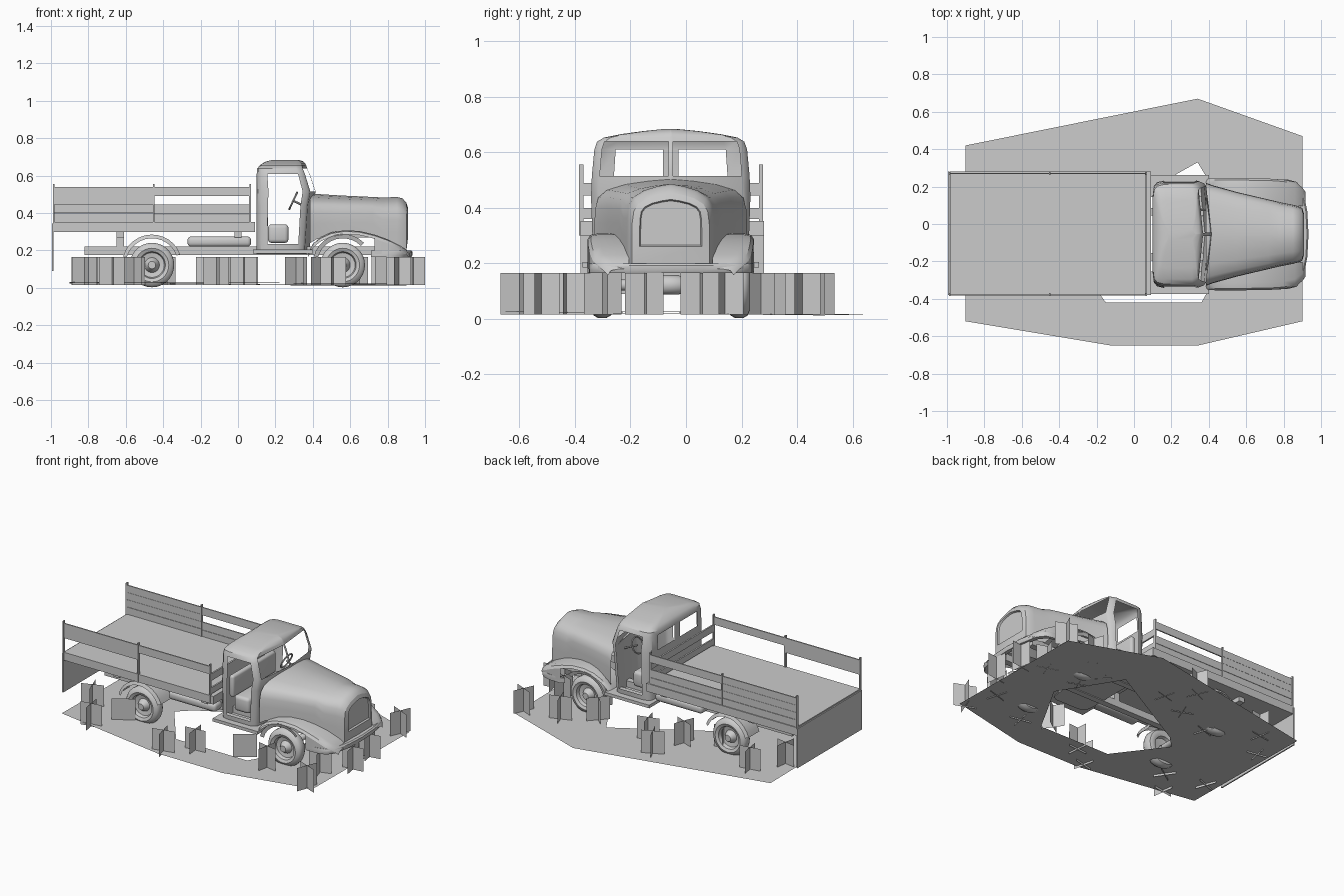
import bpy, bmesh, math, random
from mathutils import Vector

if "Cube" in bpy.data.objects:
    bpy.data.objects.remove(bpy.data.objects["Cube"])

YC = -0.055  # truck centre line
random.seed(4)


def finish(name, bm, smooth=None):
    bmesh.ops.remove_doubles(bm, verts=bm.verts, dist=0.0004)
    bmesh.ops.recalc_face_normals(bm, faces=bm.faces)
    me = bpy.data.meshes.new(name)
    bm.to_mesh(me)
    bm.free()
    ob = bpy.data.objects.new(name, me)
    bpy.context.collection.objects.link(ob)
    if smooth:
        bpy.ops.object.select_all(action='DESELECT')
        ob.select_set(True)
        bpy.context.view_layer.objects.active = ob
        bpy.ops.object.shade_smooth_by_angle(angle=math.radians(smooth))
    return ob


def loft(name, rings, closed=False, cap=(), skip=lambda i, j: False, smooth=40):
    bm = bmesh.new()
    vs = [[bm.verts.new(p) for p in r] for r in rings]
    n = len(rings[0])
    for i in range(len(rings) - 1):
        for j in range(n if closed else n - 1):
            if not skip(i, j):
                k = (j + 1) % n
                bm.faces.new((vs[i][j], vs[i][k], vs[i + 1][k], vs[i + 1][j]))
    for c in cap:
        bm.faces.new(vs[c])
    return finish(name, bm, smooth)


def box(name, x0, x1, y0, y1, z0, z1, bevel=0):
    bm = bmesh.new()
    bmesh.ops.create_cube(bm, size=1)
    for v in bm.verts:
        v.co = Vector(((x0 + x1) / 2 + v.co.x * (x1 - x0), YC + (y0 + y1) / 2 + v.co.y * (y1 - y0),
                       (z0 + z1) / 2 + v.co.z * (z1 - z0)))
    if bevel:
        bmesh.ops.bevel(bm, geom=list(bm.edges), offset=bevel, segments=3, affect='EDGES', profile=0.5)
    return finish(name, bm, 40 if bevel else None)


def lathe_y(name, x, z, profile, n=28):
    """Revolve (y, radius) points about an axis along y."""
    rings = [[(x + r * math.cos(a), YC + y, z + r * math.sin(a))
              for a in [2 * math.pi * i / n for i in range(n)]] for y, r in profile]
    return loft(name, rings, closed=True)


# Ground sheet with a hole in the middle
outer = [(-.9, .42), (.34, .67), (.9, .47), (.9, -.52), (.34, -.65), (-.12, -.65), (-.9, -.52)]
hole = [(.34, .33), (.57, -.05), (.36, -.42), (-.15, -.42), (-.38, -.11), (-.3, -.03)]
bm = bmesh.new()
for loop in (outer, hole):
    vs = [bm.verts.new((x, y, .022 - .01 * y - .005 * x)) for x, y in loop]
    for a, b in zip(vs, vs[1:] + vs[:1]):
        bm.edges.new((a, b))
bmesh.ops.triangle_fill(bm, use_beauty=True, edges=bm.edges[:])
finish("ground_sheet", bm)

# Grass tufts: crossed upright cards
tufts = [(-.82, -.32), (-.675, -.54), (-.555, -.38), (-.116, -.6), (.03, -.48), (.31, -.37), (.51, -.43),
         (.86, -.52), (.93, -.15), (.91, .05), (.87, .42), (.63, .385), (.44, .27), (-.09, .47),
         (.04, .33), (-.69, .33), (-.40, .165), (-.82, .15), (.78, .14), (.52, .11), (-.16, .25), (.8, -.3)]
for i, (x, y) in enumerate(tufts):
    bm = bmesh.new()
    t = 0.15 if x > .9 else random.uniform(0, 1.5)
    for a in (t, t + math.pi / 2):
        dx, dy = .07 * math.cos(a), .07 * math.sin(a)
        bm.faces.new([bm.verts.new(p) for p in ((x - dx, y - dy, .015), (x + dx, y + dy, .015),
                                               (x + dx, y + dy, .165), (x - dx, y - dy, .165))])
    finish(f"grass_tuft_{i}", bm)

# Load bed: floor, hanging tailgate, headboard
box("bed_floor", -.985, .09, -.325, .335, .30, .352)
box("tailgate", -.995, -.987, -.325, .335, .09, .345)
for z0, z1 in ((.36, .40), (.445, .49)):
    box("headboard_slat", .06, .07, -.325, .33, z0, z1)
for s, y in ((-1, -.322), (1, .325)):
    for x in (-.985, -.45, .065):
        box("bed_post", x - .004, x + .004, y - .008, y + .008, .30, .555)
    box("side_rail", -.45, .07, y - .004, y + .004, .49, .54)
# Side boards: nearly open on one side, full on the other
box("side_rail_rear", -.985, -.45, -.326, -.318, .445, .54)
for z in (.352, .400, .447, .494):
    box("side_board_rear", -.985, -.45, .321, .329, z, z + .046)
box("side_board_front", -.45, .07, .321, .329, .395, .445)
box("side_board_front_low", -.45, .07, .321, .329, .352, .393)

# Chassis, bed supports, tank, running boards
for s in (-1, 1):
    box("chassis_rail", -.82, .85, s * .12 - .02, s * .12 + .02, .175, .22)
    box("running_board", .08, .40, min(s * .2, s * .318), max(s * .2, s * .318), .185, .205)
    for x in (-.63, 0):
        box("bed_support", x - .02, x + .02, s * .12 - .02, s * .12 + .02, .22, .30)
    box("fuel_tank", -.27, .07, min(s * .2, s * .28), max(s * .2, s * .28), .22, .275, .02)
for x in (-.63, 0):
    box("bed_cross_beam", x - .02, x + .02, -.29, .29, .27, .30)

# Wheels, axles, rear mudguards
for x, z in ((-.46, .122), (.56, .122)):
    lathe_y("axle", x, z, [(-.22, .02), (-.05, .02), (-.03, .035), (.03, .035), (.05, .02), (.22, .02)], 16)
    for s in (-1, 1):
        prof = [(.285, 0), (.285, .02), (.27, .03), (.25, .04), (.255, .066), (.277, .072), (.285, .09),
                (.277, .11), (.262, .119), (.232, .119), (.215, .11), (.208, .09), (.215, .07),
                (.235, .065), (.24, .02)]
        lathe_y("wheel", x, z, [(s * y, r) for y, r in prof])
for s in (-1, 1):
    arc = [math.radians(a) for a in range(20, 166, 12)]
    loft("rear_mudguard", [[(-.46 + r * math.cos(a), YC + s * y, .125 + r * math.sin(a)) for a in arc]
                           for y, r in ((.18, .16), (.29, .16), (.3, .14))])

# Cab shell: stacked rings with doorways and windows left open
half = [(0, 0), (0, .1), (0, .72), (.02, .9), (.08, .97), (.2, 1), (.78, 1), (.87, .96), (.91, .9), (.995, .03), (1, 0)]
cols = half + [(fx, -fy) for fx, fy in half[-2:0:-1]]
levels = [(.18, .10, .38, .275), (.235, .10, .385, .28), (.44, .10, .40, .287), (.515, .10, .415, .284),
          (.61, .10, .383, .275), (.638, .103, .37, .265), (.653, .115, .365, .24), (.665, .13, .36, .18),
          (.676, .15, .35, .1), (.683, .18, .33, .03)]
rings = [[(b + (f - b) * fx, YC + w * fy, z) for fx, fy in cols] for z, b, f, w in levels]


def opening(i, j):
    k = j if j < 10 else 19 - j
    return (k == 5 and 1 <= i <= 3) or (k == 1 and i == 3) or (k == 8 and i in (3, 4))


loft("cab", rings, closed=True, cap=(0, -1), skip=opening, smooth=35)

# Cab interior: seat, steering wheel and column
box("seat_cushion", .16, .27, -.22, .22, .24, .34, .02)
box("seat_back", .125, .16, -.22, .22, .32, .46, .015)
bpy.ops.mesh.primitive_torus_add(major_radius=.05, minor_radius=.005, major_segments=24, minor_segments=8,
                                 location=(.295, YC + .13, .465), rotation=(0, math.radians(-65), 0))
bpy.context.object.name = "steering_wheel"
bpy.ops.mesh.primitive_cylinder_add(radius=.006, depth=.12, vertices=10, location=(.35, YC + .13, .44),
                                    rotation=(0, math.radians(-65), 0))
bpy.context.object.name = "steering_column"

# Bonnet: peaked sections narrowing to a rounded nose
stations = [(.385, .275, .505, .24), (.42, .262, .502, .26), (.55, .226, .494, .27), (.72, .186, .486, .27),
            (.78, .172, .483, .20), (.85, .158, .486, .195), (.88, .15, .478, .195), (.90, .14, .455, .195)]
arch = [(1, 0), (1, .35), (.99, .58), (.95, .74), (.84, .84), (.6, .92), (.3, .97), (0, 1)]
arch += [(-u, v) for u, v in arch[-2::-1]]


def section(x, w, top, low):
    return [(x, YC + w * u, low + (top - low) * v) for u, v in arch]


loft("bonnet", [section(*s) for s in stations], smooth=35)
# Nose surround and recessed grille
loft("grille_surround", [section(.90, .14, .455, .195), section(.908, .112, .43, .26),
                         section(.898, .108, .425, .265)], closed=True, cap=(-1,), smooth=30)

# Front fenders: crowned sheet over the wheel, reaching forward to the bumper
path = [(.375, .19, .295), (.40, .235, .297), (.44, .27, .3), (.50, .297, .3), (.57, .308, .3), (.65, .304, .298),
        (.73, .285, .297), (.80, .26, .292), (.86, .23, .28), (.90, .205, .25), (.918, .18, .225)]
for s in (-1, 1):
    loft("front_fender", [[(x, YC + s * .15, z), (x, YC + s * (w - .04), z), (x, YC + s * (w - .01), z - .006),
                           (x, YC + s * w, z - .022)] for x, z, w in path])
    # Outer skirt beside the wheel, and solid flank ahead of it
    arc = [math.radians(a) for a in range(165, 40, -12)]
    loft("wheel_arch", [[(.56 + r * math.cos(a), YC + s * y, .128 + r * math.sin(a)) for a in arc]
                        for r, y in ((.16, .299), (.137, .292))])
    flank = [p for p in path if p[0] > .72]
    loft("fender_flank", [[(x, YC + s * w, z - .022), (x, YC + s * w, min(.18, z - .023))] for x, z, w in flank])

# Curved front bumper
bow = [(.74, -.295), (.82, -.293), (.87, -.28), (.905, -.235), (.927, -.12), (.933, 0)]
bow += [(x, -y) for x, y in bow[-2::-1]]
loft("bumper", [[(x - .03, YC + y * .95, .165), (x - .005, YC + y, .165), (x, YC + y, .175),
                 (x, YC + y, .192), (x - .008, YC + y, .2), (x - .03, YC + y * .95, .2)] for x, y in bow],
     closed=True, cap=(0, -1))
